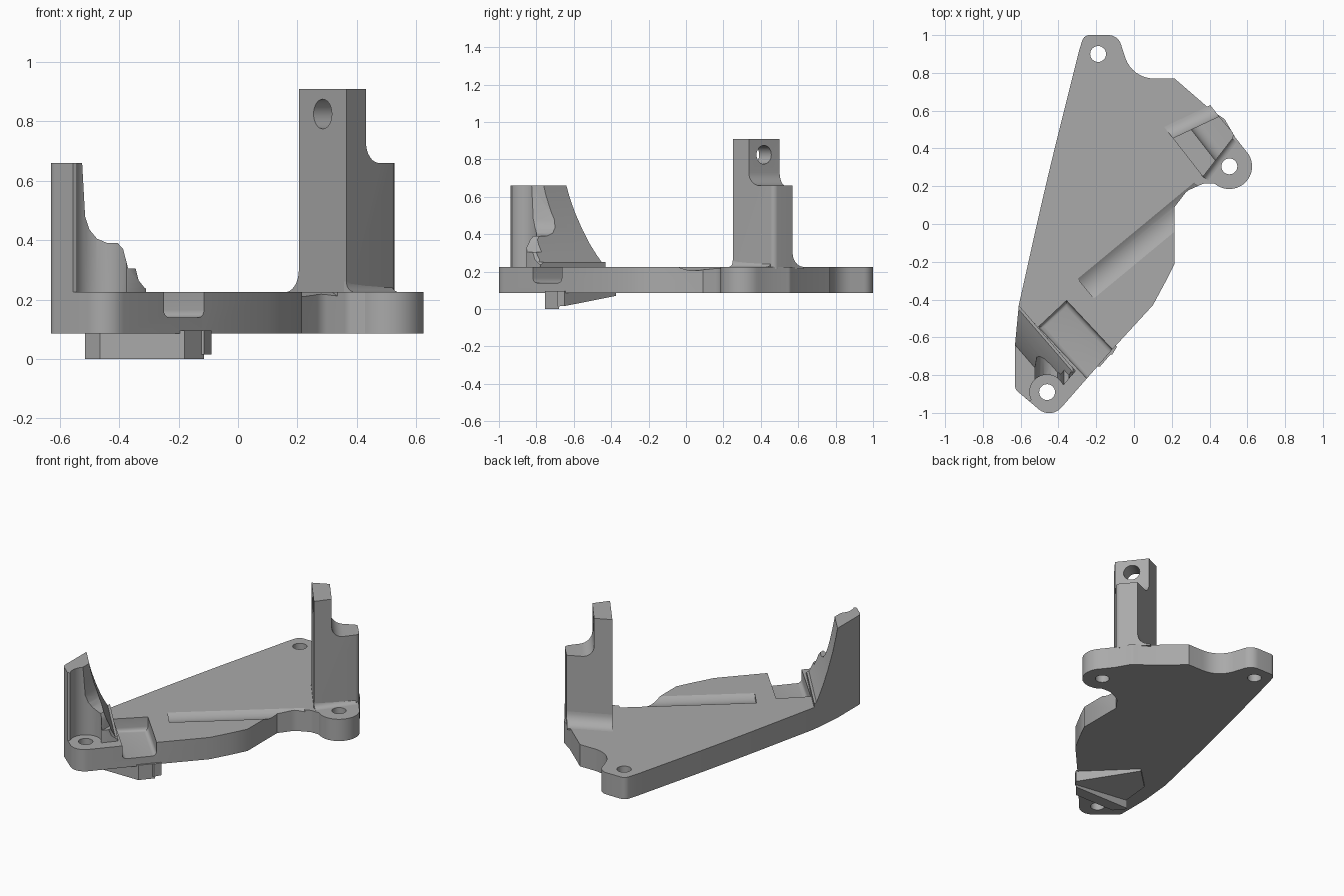
import bpy, bmesh, math
from mathutils import Vector

if "Cube" in bpy.data.objects:
    bpy.data.objects.remove(bpy.data.objects["Cube"])

grey = bpy.data.materials.new("plain_grey")
grey.use_nodes = True
grey.diffuse_color = (0.4, 0.4, 0.4, 1)
grey.node_tree.nodes["Principled BSDF"].inputs["Base Color"].default_value = (0.4, 0.4, 0.4, 1)


def prism(name, pts, lo, hi, o=(0, 0, 0), u=(1, 0, 0), v=(0, 1, 0), w=(0, 0, 1)):
    """Extrude a 2D profile in (u, v) along w from lo to hi."""
    o, u, v, w = map(Vector, (o, u, v, w))
    bm = bmesh.new()
    a = [bm.verts.new(o + u * p[0] + v * p[1] + w * lo) for p in pts]
    b = [bm.verts.new(o + u * p[0] + v * p[1] + w * hi) for p in pts]
    bm.faces.new(a)
    bm.faces.new(b)
    for i in range(len(a)):
        j = (i + 1) % len(a)
        bm.faces.new((a[i], a[j], b[j], b[i]))
    bmesh.ops.recalc_face_normals(bm, faces=bm.faces)
    me = bpy.data.meshes.new(name)
    bm.to_mesh(me)
    bm.free()
    me.materials.append(grey)
    ob = bpy.data.objects.new(name, me)
    bpy.context.collection.objects.link(ob)
    return ob


def activate(ob):
    bpy.ops.object.select_all(action='DESELECT')
    ob.select_set(True)
    bpy.context.view_layer.objects.active = ob


def boolean(ob, tool, op):
    m = ob.modifiers.new("cut", 'BOOLEAN')
    m.operation, m.object, m.solver = op, tool, 'EXACT'
    activate(ob)
    bpy.ops.object.modifier_apply(modifier=m.name)
    bpy.data.objects.remove(tool)


def circle(c, r, a0=0, a1=360, n=32):
    full = abs(a1 - a0) == 360
    out = []
    for i in range(n if full else n + 1):
        a = math.radians(a0 + (a1 - a0) * i / n)
        out.append((c[0] + r * math.cos(a), c[1] + r * math.sin(a)))
    return out


def rounded(pts, n=8):
    """Round each (x, y, radius) corner of a closed polygon."""
    out = []
    for i, p in enumerate(pts):
        c = Vector(p[:2])
        r = p[2] if len(p) > 2 else 0
        if not r:
            out.append(tuple(c))
            continue
        d0 = Vector(pts[i - 1][:2]) - c
        d1 = Vector(pts[(i + 1) % len(pts)][:2]) - c
        half = d0.angle(d1) / 2
        t = min(r / math.tan(half), d0.length * 0.95, d1.length * 0.95)
        r = t * math.tan(half)
        d0.normalize()
        d1.normalize()
        mid = c + (d0 + d1).normalized() * (r / math.sin(half))
        s, e = c + d0 * t - mid, c + d1 * t - mid
        for k in range(n + 1):
            out.append(tuple(mid + s.slerp(e, k / n).normalized() * r))
    return out


def bow(t):
    """Left edge of the plate, from front to back."""
    y = -0.43 + 1.35 * t
    return (-0.61 + 0.32 * t - 0.23 * t * (1 - t) * -0.22 - 0.02 * math.sin(math.pi * t), y)


LOW, TOP = 0.085, 0.225
HOLES = [(-0.19, 0.90), (0.505, 0.305), (-0.46, -0.89)]

# Base plate with three screw lugs
outline = [(-0.265, 1.0, 0.04), (-0.085, 1.0, 0.07), (-0.01, 0.77, 0.16), (0.215, 0.77),
           (0.40, 0.61), (0.48, 0.555, 0.04), (0.535, 0.46)]
outline += circle(HOLES[1], 0.12, 45, -130, 20)
outline += [(0.37, 0.215, 0.05), (0.28, 0.175, 0.08), (0.215, 0.09), (0.215, -0.21),
            (0.17, -0.30), (0.10, -0.43), (-0.12, -0.67), (-0.44, -1.035, 0.085),
            (-0.63, -0.875, 0.04), (-0.63, -0.64)]
outline += [bow(i / 16) for i in range(17)]
plate = prism("base_plate", rounded(outline), LOW, TOP)
for h in HOLES:
    boolean(plate, prism("hole_cutter", circle(h, 0.042), 0, 0.5), 'DIFFERENCE')

# Shallow round groove running to the side edge
ang = math.radians(39.6)
along = (math.cos(ang), math.sin(ang), 0)
across = (-math.sin(ang), math.cos(ang), 0)
groove = prism("groove_cutter", circle((0, 0), 0.124, n=64), 0, 0.8,
               (-0.255, -0.342, TOP + 0.104), across, (0, 0, 1), along)
boolean(plate, groove, 'DIFFERENCE')

# Open pocket with rounded floor edges
pocket = prism("pocket_cutter", [(0, 0), (0.45, 0), (0.45, 0.204), (0, 0.204)], 0.14, 0.4,
               (-0.357, -0.405, 0), (0.684, -0.73, 0), (-0.73, -0.684, 0))
bm = bmesh.new()
bm.from_mesh(pocket.data)
floor = [e for e in bm.edges if all(abs(v.co.z - 0.14) < 1e-4 for v in e.verts)]
bmesh.ops.bevel(bm, geom=floor, offset=0.025, segments=4, profile=0.5, affect='EDGES')
bm.to_mesh(pocket.data)
bm.free()
boolean(plate, pocket, 'DIFFERENCE')

# Low hooked post beside the front lug
post = prism("front_post", rounded([(-0.63, -0.64), (-0.61, -0.43), (-0.31, -0.778), (-0.37, -0.85),
                                    (-0.46, -0.89), (-0.555, -0.938), (-0.63, -0.875, 0.04)]),
             0.215, 0.66)
stair = [(-0.7, 0.2), (-0.7, 0.7), (-0.525, 0.7), (-0.525, 0.66), (-0.515, 0.48), (-0.50, 0.435),
         (-0.475, 0.405), (-0.44, 0.39), (-0.405, 0.39), (-0.387, 0.37), (-0.37, 0.305),
         (-0.345, 0.305), (-0.335, 0.265), (-0.315, 0.24), (-0.28, 0.222), (-0.28, 0.2)]
boolean(post, prism("post_front_shape", stair, -0.5, 1.5, u=(1, 0, 0), v=(0, 0, 1), w=(0, -1, 0)),
        'INTERSECT')
sweep = [(0, 0.2), (0, 0.25), (0.015, 0.25), (0.035, 0.29), (0.06, 0.345), (0.09, 0.425),
         (0.12, 0.52), (0.14, 0.6), (0.152, 0.66), (0.155, 0.7), (0.6, 0.7), (0.6, 0.2)]
boolean(post, prism("post_back_shape", sweep, -0.5, 0.9, (-0.61, -0.43, 0),
                    (-0.757, -0.653, 0), (0, 0, 1), (0.653, -0.757, 0)), 'INTERSECT')
boolean(post, prism("post_screw_clearance", circle(HOLES[2], 0.092), 0.1, 0.9), 'DIFFERENCE')

# Tall stepped post with a cross hole
tall = prism("tall_post", rounded([(0.205, 0.455), (0.365, 0.25), (0.535, 0.47, 0.03), (0.45, 0.57)]),
             0.215, 0.91)
step = [(-0.1, 0.2), (-0.1, 0.95), (0.105, 0.95)]
step += circle((0.175, 0.73), 0.07, 180, 270, 8) + [(0.5, 0.66), (0.5, 0.2)]
boolean(tall, prism("step_shape", step, -0.4, 0.7, (0.205, 0.455, 0), (0.79, 0.615, 0),
                    (0, 0, 1), (0.615, -0.79, 0)), 'INTERSECT')
boolean(tall, prism("cross_hole_cutter", circle((0, 0), 0.05), -0.2, 0.5, (0.285, 0.352, 0.825),
                    (0.615, -0.79, 0), (0, 0, 1), (0.79, 0.615, 0)), 'DIFFERENCE')


# Concave fillets at the foot of the tall post
def foot(name, start, end, out, r):
    curve = [(-0.01, -0.01), (-0.01, r)] + circle((r, r), r, 180, 270, 8) + [(r, -0.01)]
    run = (end[0] - start[0], end[1] - start[1], 0)
    return prism(name, curve, 0, 1, (*start, TOP), (*out, 0), (0, 0, 1), run)


fillets = [foot("tall_post_back_fillet", (0.205, 0.455), (0.45, 0.57), (-0.615, 0.79), 0.075),
           foot("tall_post_side_fillet", (0.365, 0.25), (0.515, 0.455), (0.81, -0.59), 0.035)]

# Bar and sloped pad under the pocket
bar = prism("underside_bar", [(-0.115, -0.68), (-0.18, -0.755), (-0.465, -0.755), (-0.515, -0.70),
                              (-0.515, -0.68)], 0, LOW + 0.01)
pad = prism("underside_ramp", [(-0.37, -0.375), (-0.09, -0.65), (-0.115, -0.69), (-0.51, -0.69),
                               (-0.51, -0.51)], 0, LOW + 0.01)
for v in pad.data.vertices:
    if v.co.z < 0.01:
        v.co.z = 0.07 - 0.14 * 0.7 * ((v.co.x + 0.37) - (v.co.y + 0.375))

for ob in [plate, post, tall, bar, pad] + fillets:
    activate(ob)
    bpy.ops.object.shade_smooth_by_angle(angle=math.radians(28))
